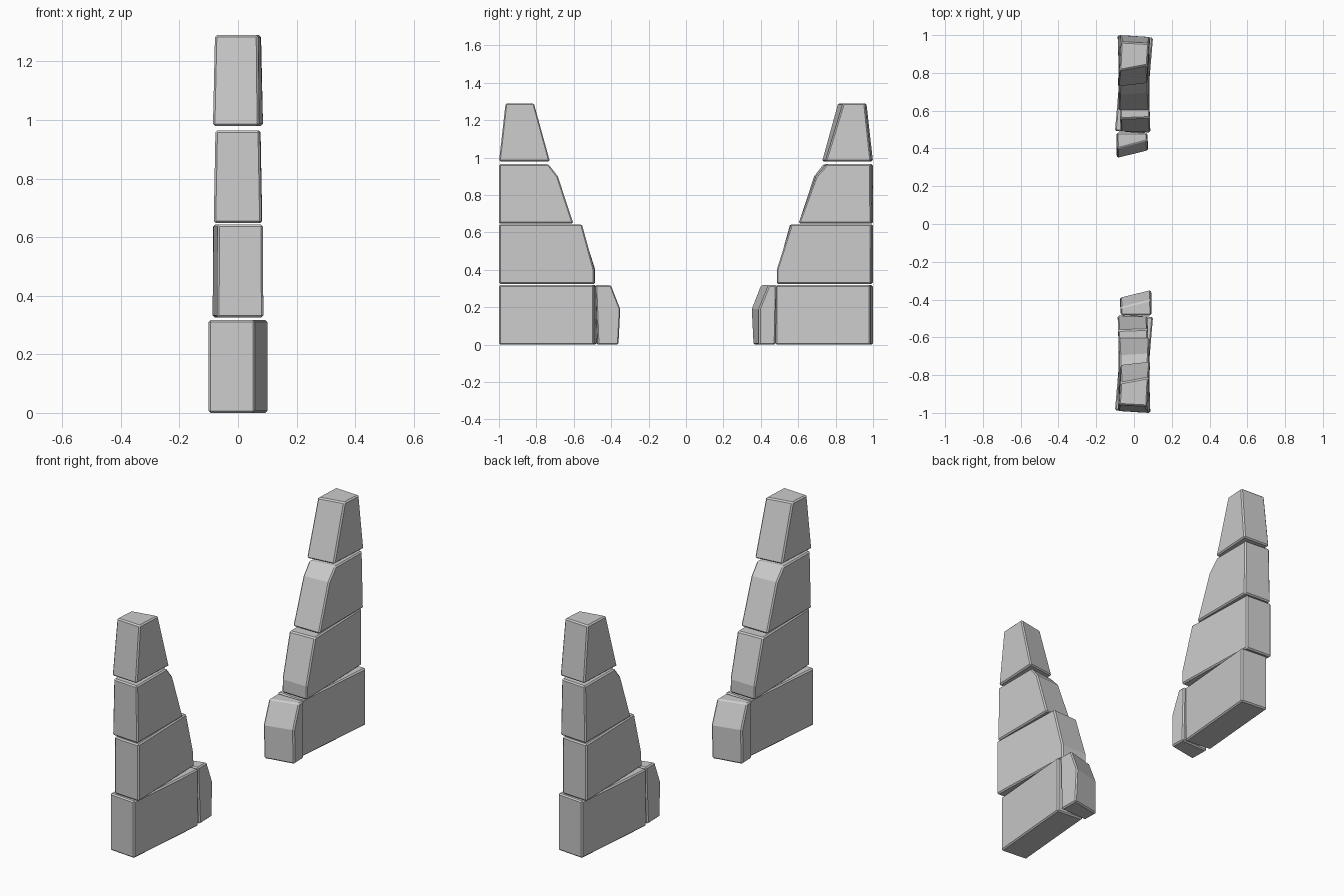
import bpy, math

if "Cube" in bpy.data.objects:
    bpy.data.objects.remove(bpy.data.objects["Cube"])

def stone(name, profile, yaw, hw_bottom, hw_top, xc=0.0):
    """Stone block: (y, z, shift) profile spanned across x; shift moves the -x side in y.
    yaw slants the block in plan, half width runs from bottom to top."""
    ys = [p[0] for p in profile]
    zs = [p[1] for p in profile]
    yc, z0, dz = (min(ys) + max(ys)) / 2, min(zs), max(zs) - min(zs)
    verts = []
    for side in (1, -1):
        for y, z, shift in profile:
            hw = hw_bottom + (hw_top - hw_bottom) * (z - z0) / dz
            verts.append((xc + side * hw + yaw * (y - yc),
                          y + (shift if side < 0 else 0), z))
    n = len(profile)
    faces = [tuple(range(n)), tuple(reversed(range(n, 2 * n)))]
    faces += [(i, n + i, n + (i + 1) % n, (i + 1) % n) for i in range(n)]
    mesh = bpy.data.meshes.new(name)
    mesh.from_pydata(verts, [], faces)
    # front pillar and its half-turn copy at the back
    for label, angle in (("front", 0), ("back", math.pi)):
        ob = bpy.data.objects.new(f"{label}_{name}", mesh)
        ob.rotation_euler.z = angle
        bpy.context.collection.objects.link(ob)
        bev = ob.modifiers.new("worn_edges", "BEVEL")
        bev.width = 0.007
        bev.segments = 1

# base stone, turned slightly in plan
stone("base_stone", [(-1.0, 0, .014), (-.493, 0, .014), (-.493, .318, .014),
                     (-1.0, .318, .014)], .085, .079, .079)
# small buttress stone with slanted inner face
stone("buttress_stone", [(-.472, 0, -.006), (-.36, 0, -.03), (-.35, .19, -.04),
                         (-.40, .318, -.042), (-.484, .318, 0)], -.02, .083, .08, .01)
# second course
stone("second_stone", [(-1.0, .325, .01), (-.49, .325, .005), (-.49, .40, .005),
                       (-.556, .643, -.006), (-1.0, .643, .01)], -.03, .079, .078)
# third course with chipped shoulder
stone("third_stone", [(-1.0, .648, .01), (-.602, .648, 0), (-.685, .90, -.01),
                      (-.735, .965, -.02), (-1.0, .965, .012)], .005, .082, .076)
# tapered top stone
stone("top_stone", [(-1.0, .98, .01), (-.727, .98, -.018), (-.812, 1.29, -.028),
                    (-.965, 1.29, .008)], .05, .079, .074)
